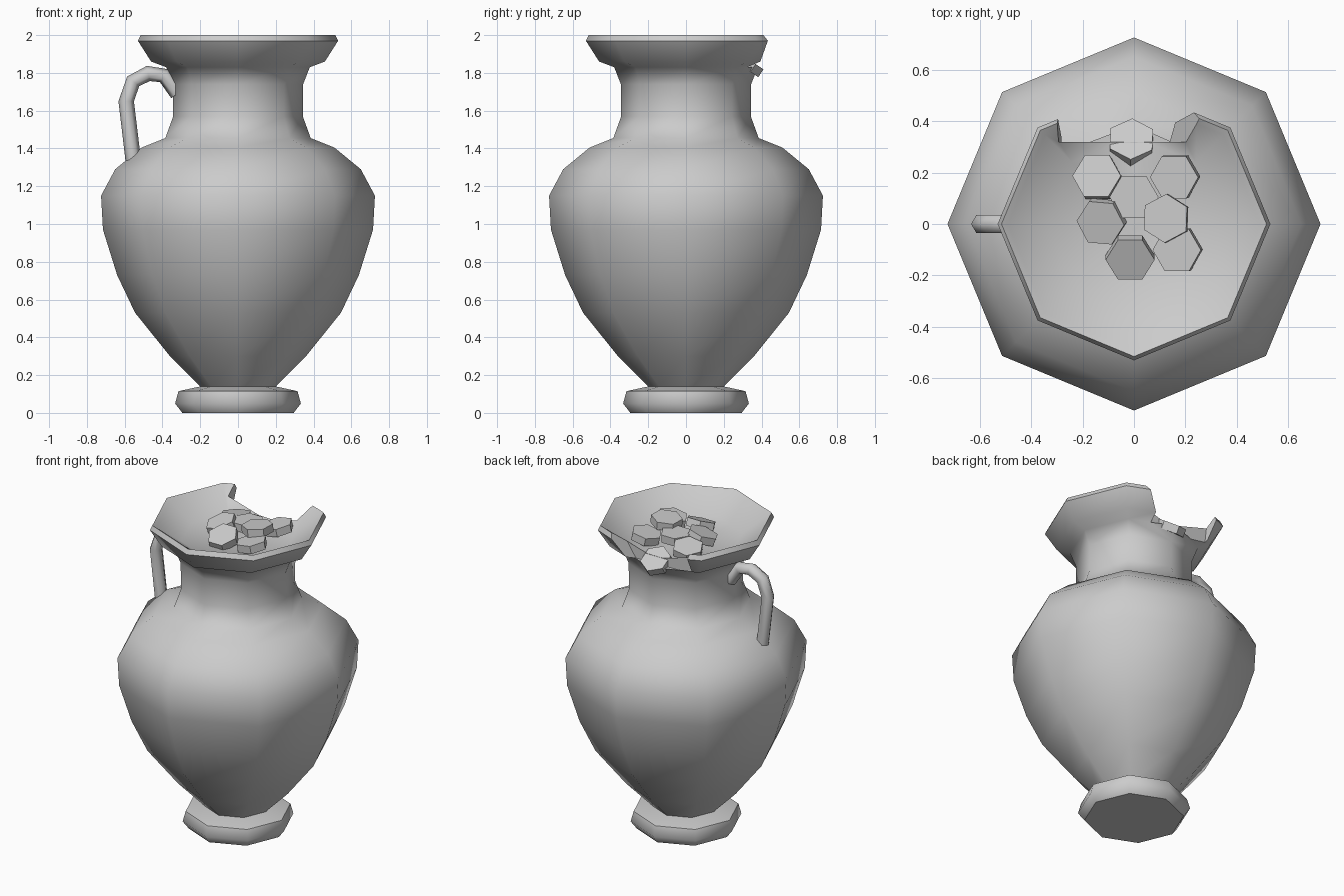
import bpy, bmesh, math
from mathutils import Vector, Matrix, Euler

if "Cube" in bpy.data.objects:
    bpy.data.objects.remove(bpy.data.objects["Cube"])


def finish(name, bm, angle=None):
    bmesh.ops.recalc_face_normals(bm, faces=bm.faces)
    mesh = bpy.data.meshes.new(name)
    bm.to_mesh(mesh)
    bm.free()
    ob = bpy.data.objects.new(name, mesh)
    bpy.context.collection.objects.link(ob)
    bpy.ops.object.select_all(action='DESELECT')
    ob.select_set(True)
    bpy.context.view_layer.objects.active = ob
    if angle:
        bpy.ops.object.shade_smooth_by_angle(angle=math.radians(angle))
    return ob


def bridge(bm, rings):
    """Skin a list of vertex rings into a closed solid."""
    n = len(rings[0])
    for a, b in zip(rings, rings[1:]):
        for i in range(n):
            bm.faces.new((a[i], a[(i + 1) % n], b[(i + 1) % n], b[i]))
    bm.faces.new(rings[0][::-1])
    bm.faces.new(rings[-1])


def lathe(name, profile, angle, sides=8):
    bm = bmesh.new()
    rings = [[bm.verts.new((r * math.cos(i * math.tau / sides),
                            r * math.sin(i * math.tau / sides), z))
              for i in range(sides)] for r, z in profile]
    bridge(bm, rings)
    return finish(name, bm, angle)


def tube(name, path, radius, sides=6):
    """Tube along a path in the xz plane."""
    bm = bmesh.new()
    pts = [Vector((x, 0, z)) for x, z in path]
    rings = []
    for k, p in enumerate(pts):
        t = (pts[min(k + 1, len(pts) - 1)] - pts[max(k - 1, 0)]).normalized()
        n = Vector((-t.z, 0, t.x))
        rings.append([bm.verts.new(p + radius * (
            n * math.cos(i * math.tau / sides) +
            Vector((0, 1, 0)) * math.sin(i * math.tau / sides)))
            for i in range(sides)])
    bridge(bm, rings)
    return finish(name, bm, 65)


# Foot
lathe("foot", [(0.295, 0), (0.333, 0.05), (0.315, 0.115), (0.2, 0.14)], 50)

# Body, neck, rim and the shallow filled mouth
vase = lathe("vase_body", [
    (0.18, 0.12), (0.2, 0.14), (0.36, 0.30), (0.545, 0.53), (0.64, 0.73),
    (0.715, 0.97), (0.725, 1.15), (0.65, 1.29), (0.51, 1.405),
    (0.385, 1.455), (0.343, 1.57), (0.345, 1.74), (0.38, 1.83),
    (0.46, 1.86), (0.53, 1.97), (0.515, 2.0), (0.49, 1.985),
    (0.34, 1.88), (0.02, 1.89)], 60)

# Broken notch in the back of the rim
bm = bmesh.new()
outline = [(-0.31, 2.1), (-0.28, 1.835), (0.14, 1.83), (0.32, 2.1)]
bridge(bm, [[bm.verts.new((x, y, z)) for x, z in outline]
            for y in (0.318, 0.9)])
cutter = finish("notch_cutter", bm)
cutter.hide_render = True
mod = vase.modifiers.new("notch", 'BOOLEAN')
mod.operation = 'DIFFERENCE'
mod.solver = 'EXACT'
mod.object = cutter
bpy.context.view_layer.objects.active = vase
bpy.ops.object.modifier_apply(modifier=mod.name)
bpy.data.objects.remove(cutter)
bpy.ops.object.select_all(action='DESELECT')
vase.select_set(True)
bpy.ops.object.shade_smooth_by_angle(angle=math.radians(55))

# Single surviving handle on the left
tube("handle", [(-0.32, 1.69), (-0.39, 1.785), (-0.475, 1.797),
                (-0.555, 1.755), (-0.592, 1.65), (-0.555, 1.34)], 0.041)

# Hexagonal coins heaped in the mouth: x, y, z, tilt x, tilt y, spin (degrees)
coins = [
    (-0.01, 0.317, 1.85, -33, 0, 28),
    (-0.142, 0.183, 1.91, -10, -8, 0),
    (0.16, 0.183, 1.92, 4, -10, 0),
    (0.0, 0.105, 1.93, 0, 0, 0),
    (-0.125, 0.01, 1.93, 14, -14, -5),
    (0.125, 0.022, 1.965, 0, -6, 28),
    (-0.015, -0.13, 1.925, 22, 0, 0),
    (0.17, -0.10, 1.92, 3, -9, 0),
]
for i, (x, y, z, rx, ry, spin) in enumerate(coins):
    bm = bmesh.new()
    rot = Euler((math.radians(rx), math.radians(ry), 0)).to_matrix().to_4x4()
    m = Matrix.Translation((x, y, z)) @ rot @ Matrix.Rotation(
        math.radians(spin), 4, 'Z')
    # Primitive corners are turned so that a corner points along x
    bmesh.ops.create_cone(bm, cap_ends=True, segments=6, radius1=0.095,
                          radius2=0.095, depth=0.05,
                          matrix=m @ Matrix.Rotation(math.radians(30), 4, 'Z'))
    finish(f"coin_{i + 1}", bm)
